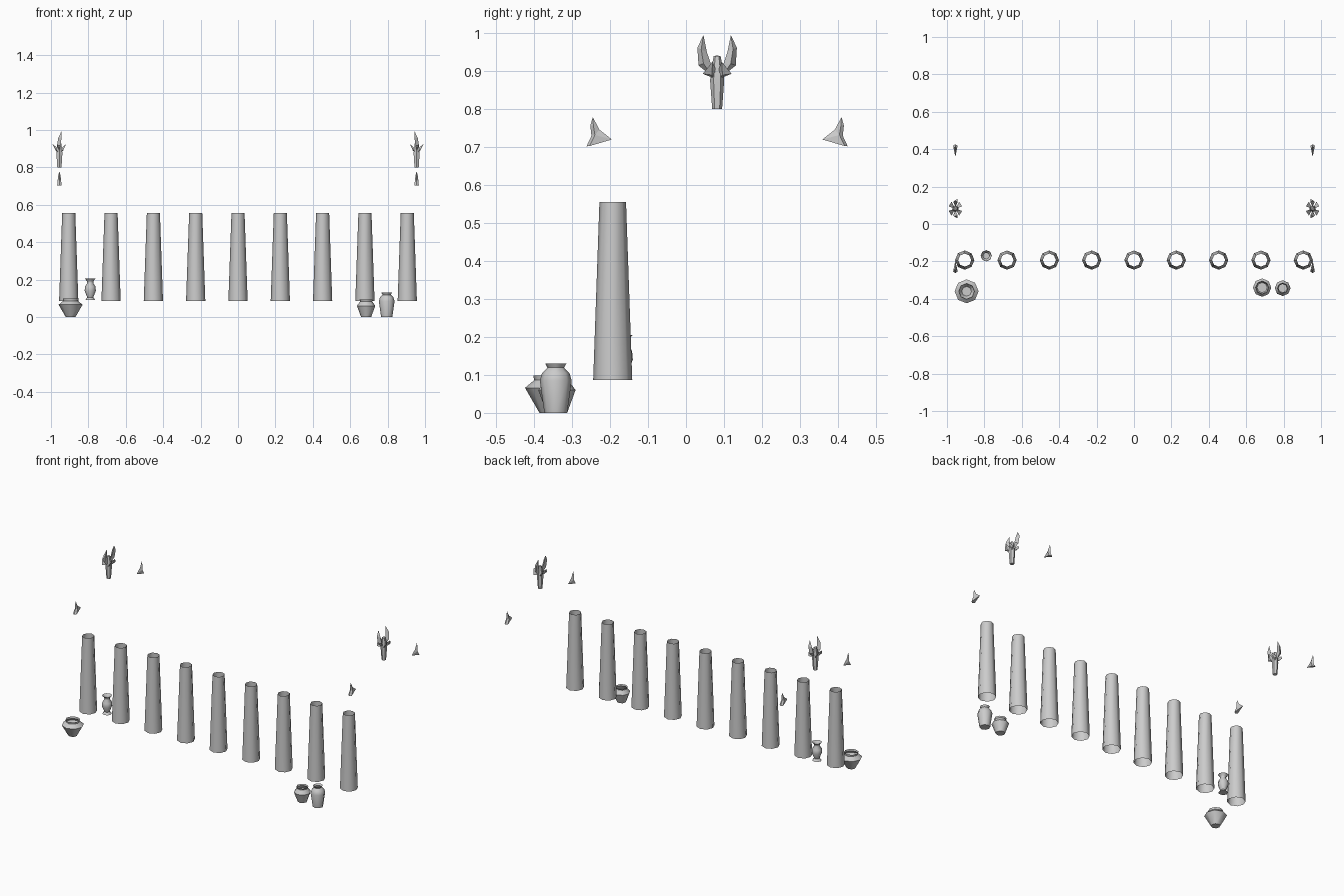
import bpy, bmesh, math

if "Cube" in bpy.data.objects:
    bpy.data.objects.remove(bpy.data.objects["Cube"])


def make_object(name, verts, faces, smooth=None, fix=True):
    mesh = bpy.data.meshes.new(name)
    bm = bmesh.new()
    vs = [bm.verts.new(v) for v in verts]
    for f in faces:
        bm.faces.new([vs[i] for i in f])
    if fix:
        bmesh.ops.recalc_face_normals(bm, faces=bm.faces)
    bm.to_mesh(mesh)
    bm.free()
    obj = bpy.data.objects.new(name, mesh)
    bpy.context.collection.objects.link(obj)
    if smooth:
        bpy.ops.object.select_all(action='DESELECT')
        obj.select_set(True)
        bpy.context.view_layer.objects.active = obj
        bpy.ops.object.shade_smooth_by_angle(angle=math.radians(smooth))
    return obj


def lathe(name, x, y, profile, sides=8, floor=False, smooth=50, phase=0.0):
    """Turn a (radius, z) profile into an open-topped shell."""
    verts, faces = [], []
    for r, z in profile:
        for i in range(sides):
            a = 2 * math.pi * i / sides + phase
            verts.append((x + r * math.cos(a), y + r * math.sin(a), z))
    for k in range(len(profile) - 1):
        for i in range(sides):
            j = (i + 1) % sides
            faces.append((k * sides + i, k * sides + j,
                          (k + 1) * sides + j, (k + 1) * sides + i))
    if floor:
        faces.append(tuple(reversed(range(sides))))
    return make_object(name, verts, faces, smooth, fix=False)


# Row of nine open, tapered columns
for n in range(9):
    lathe(f"column_{n + 1}", -0.905 + n * 0.22625, -0.193,
          [(0.0515, 0.086), (0.051, 0.1), (0.035, 0.556)])

# Pots and vases
lathe("wide_pot", -0.895, -0.36,
      [(0.026, 0), (0.064, 0.066), (0.04, 0.086), (0.042, 0.098)], floor=True)
lathe("small_pot", 0.685, -0.34,
      [(0.027, 0), (0.049, 0.06), (0.032, 0.084), (0.035, 0.093)], floor=True)
lathe("tall_pot", 0.795, -0.343,
      [(0.03, 0), (0.042, 0.085), (0.036, 0.105), (0.022, 0.119), (0.028, 0.13)],
      floor=True)
lathe("footed_vase", -0.79, -0.17,
      [(0.027, 0.091), (0.016, 0.105), (0.03, 0.14), (0.028, 0.163),
       (0.016, 0.182), (0.017, 0.192), (0.029, 0.205)], floor=True)

RIDGE_Y = 0.082

for sx, side in ((-1, "left"), (1, "right")):
    cx = sx * 0.955

    # Roof ridge ornament: tapered stem
    lathe(f"ridge_stem_{side}", cx, RIDGE_Y,
          [(0.013, 0.8), (0.0185, 0.875), (0.016, 0.905), (0.009, 0.94), (0.001, 0.941)],
          sides=6, floor=True, phase=math.pi / 6)

    for sy, end in ((-1, "front"), (1, "back")):
        # Tall curled leaf: outer rim, folded middle, inner rim
        leaf = [(0.0, 0.012, 0.885), (0.006, 0.049, 0.915), (0.012, 0.052, 0.962),
                (0.012, 0.036, 0.995), (0.008, 0.027, 0.95), (0.002, 0.016, 0.918),
                (-0.012, 0.036, 0.92), (-0.006, 0.042, 0.958)]
        make_object(f"ridge_tall_leaf_{side}_{end}",
                    [(cx - sx * x, RIDGE_Y + sy * y, z) for x, y, z in leaf],
                    [(0, 1, 6), (1, 2, 7, 6), (2, 3, 7), (3, 4, 7), (4, 5, 6, 7),
                     (5, 0, 6), (0, 5, 1), (1, 5, 4, 2), (2, 4, 3)])
        # Short thin leaf, leaning sideways
        for lx, way in ((-1, "inner"), (1, "outer")):
            short = [(0.004, 0.004, 0.88), (0.02, 0.038, 0.893), (0.036, 0.012, 0.925),
                     (0.012, 0.004, 0.905), (0.02, 0.014, 0.89)]
            make_object(f"ridge_short_leaf_{side}_{end}_{way}",
                        [(cx + lx * x, RIDGE_Y + sy * y, z) for x, y, z in short],
                        [(0, 1, 4), (1, 2, 4), (2, 3, 4), (3, 0, 4), (0, 3, 2, 1)])

        # Roof corner fin: curved outer ridge, two flanks, inward point
        fin = [(0, 0.344, 0.702), (0, 0.331, 0.73), (0, 0.334, 0.757), (0, 0.3275, 0.779),
               (0.012, 0.336, 0.703), (0.009, 0.322, 0.732), (0.006, 0.326, 0.757),
               (-0.012, 0.336, 0.703), (-0.009, 0.322, 0.732), (-0.006, 0.326, 0.757),
               (0, 0.31, 0.746), (0, 0.277, 0.72)]
        faces = [(4, 0, 7, 11)]
        for o in (4, 7):
            faces += [(0, 1, o + 1, o), (1, 2, o + 2, o + 1), (2, 3, o + 2),
                      (3, 10, o + 2), (o + 2, 10, o + 1), (o + 1, 10, 11), (o + 1, 11, o)]
        make_object(f"corner_fin_{side}_{end}",
                    [(cx + x, RIDGE_Y + sy * y, z) for x, y, z in fin], faces)
